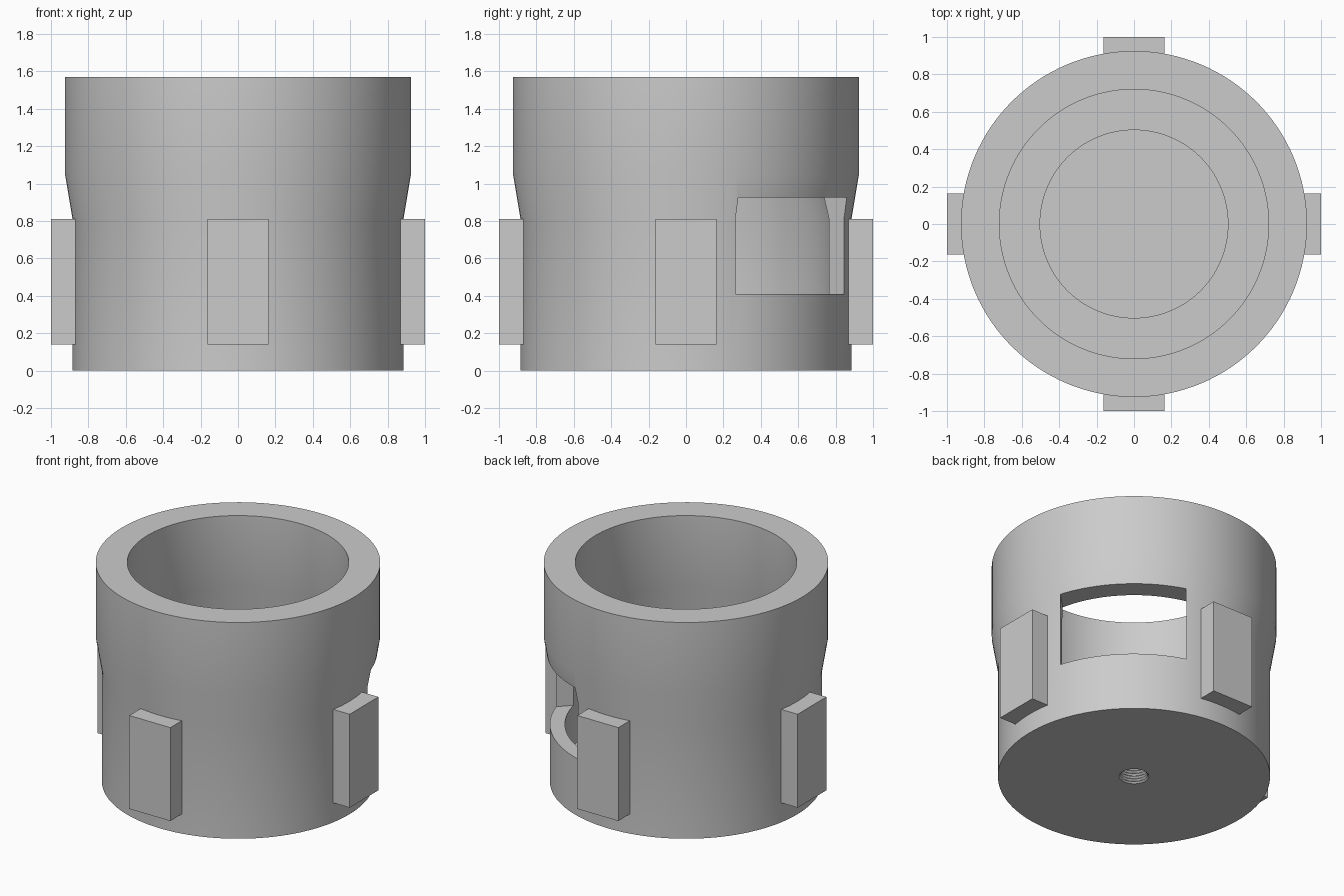
import bpy, bmesh
from math import pi, radians
from mathutils import Matrix, Vector

if "Cube" in bpy.data.objects:
    bpy.data.objects.remove(bpy.data.objects["Cube"], do_unlink=True)

grey = bpy.data.materials.new("plain grey")
grey.use_nodes = True
colour = (0.6, 0.6, 0.6, 1)
grey.diffuse_color = colour
grey.node_tree.nodes["Principled BSDF"].inputs["Base Color"].default_value = colour


def make_object(name, bm):
    bmesh.ops.recalc_face_normals(bm, faces=bm.faces)
    mesh = bpy.data.meshes.new(name)
    bm.to_mesh(mesh)
    bm.free()
    mesh.materials.append(grey)
    obj = bpy.data.objects.new(name, mesh)
    bpy.context.collection.objects.link(obj)
    return obj


def box(name, low, high, angle):
    """Box between two corners, turned about the vertical axis."""
    bm = bmesh.new()
    low, high = Vector(low), Vector(high)
    size = Matrix.Diagonal((high - low).to_4d())
    size[3][3] = 1
    turn = Matrix.Rotation(angle, 4, "Z")
    place = turn @ Matrix.Translation((low + high) / 2) @ size
    bmesh.ops.create_cube(bm, size=1, matrix=place)
    return make_object(name, bm)


def lathe(name, profile, steps=128):
    bm = bmesh.new()
    verts = [bm.verts.new((r, 0, z)) for r, z in profile]
    edges = [bm.edges.new(pair) for pair in zip(verts, verts[1:])]
    bmesh.ops.spin(bm, geom=verts + edges, axis=(0, 0, 1), cent=(0, 0, 0),
                   angle=2 * pi, steps=steps, use_merge=True)
    bmesh.ops.remove_doubles(bm, verts=bm.verts, dist=0.0001)
    return make_object(name, bm)


# Cup body: threaded blind hole, outer wall with flare, undercut cavity, raised floor boss
thread = [(0.085 if i % 2 else 0.097, 0.16 - i * 0.01) for i in range(17)]
shell = [(0.885, 0), (0.885, 0.81), (0.925, 1.05), (0.925, 1.57),
         (0.72, 1.57), (0.72, 1.05), (0.787, 0.81), (0.787, 0.12),
         (0.505, 0.12), (0.505, 0.22), (0, 0.22)]
body = lathe("cup_body", [(0, 0.16)] + thread + shell)

# Side window, cut straight through the wall on the back left diagonal
cutter = box("window_cutter", (0.45, -0.41, 0.41), (1.2, 0.41, 0.925), radians(45))
cutter.hide_render = True
cut = body.modifiers.new("window", "BOOLEAN")
cut.operation = "DIFFERENCE"
cut.solver = "EXACT"
cut.object = cutter
bpy.context.view_layer.objects.active = body
body.select_set(True)
bpy.ops.object.modifier_apply(modifier=cut.name)
bpy.data.objects.remove(cutter, do_unlink=True)
bpy.ops.object.shade_smooth_by_angle(angle=radians(25))

# Four rectangular lugs around the lower wall
for i, side in enumerate(("left", "back", "right", "front")):
    box(side + "_lug", (0.84, -0.163, 0.14), (1, 0.163, 0.81), i * pi / 2)
